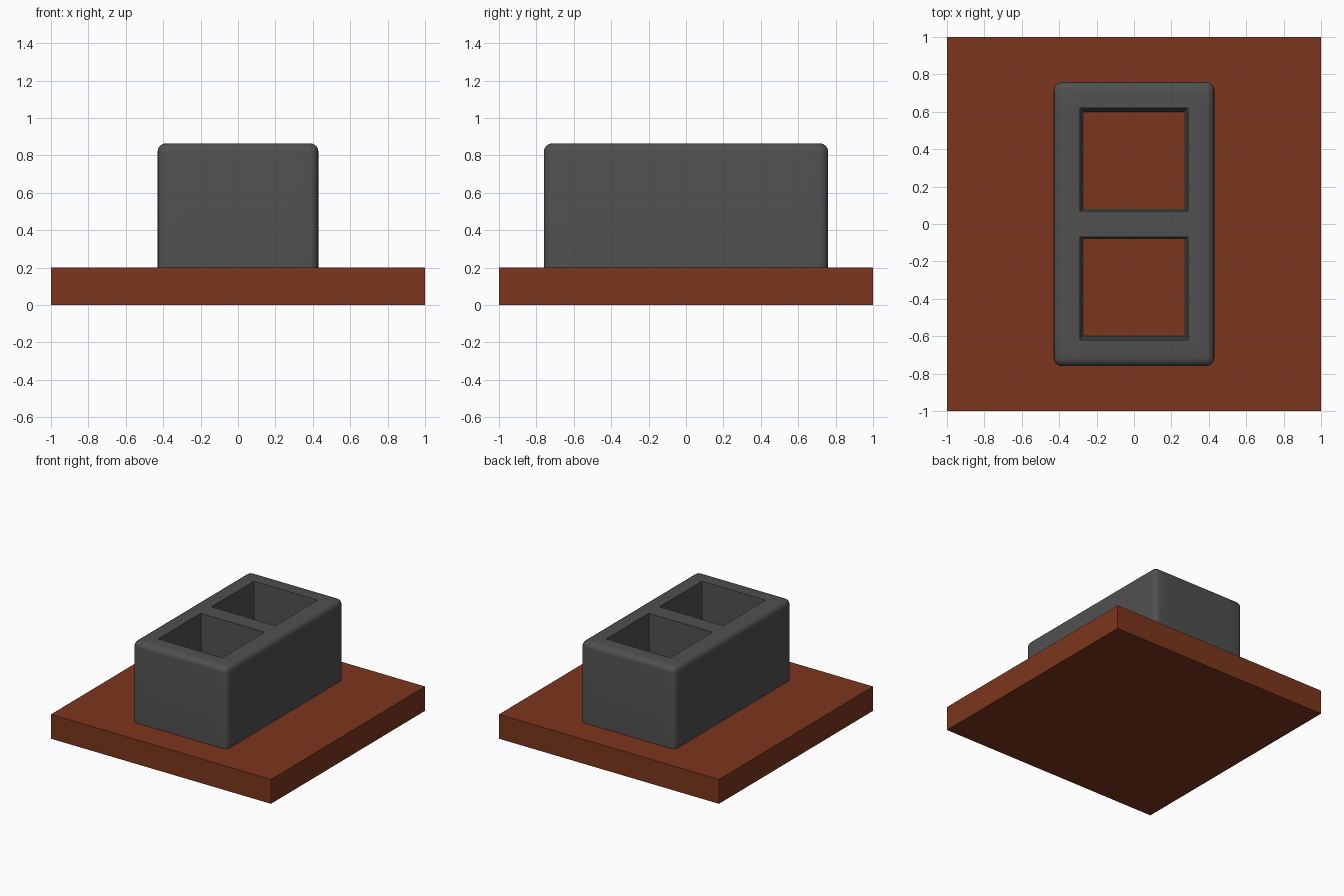
import bpy, bmesh

if "Cube" in bpy.data.objects:
    bpy.data.objects.remove(bpy.data.objects["Cube"])


def material(name, color):
    mat = bpy.data.materials.new(name)
    mat.diffuse_color = color
    mat.use_nodes = True
    mat.node_tree.nodes["Principled BSDF"].inputs["Base Color"].default_value = mat.diffuse_color
    return mat


def finish(bm, name, mat=None):
    bmesh.ops.recalc_face_normals(bm, faces=bm.faces)
    mesh = bpy.data.meshes.new(name)
    bm.to_mesh(mesh)
    bm.free()
    obj = bpy.data.objects.new(name, mesh)
    bpy.context.collection.objects.link(obj)
    if mat:
        mesh.materials.append(mat)
    return obj


# Square base slab
bm = bmesh.new()
bmesh.ops.create_cube(bm, size=1)
bmesh.ops.scale(bm, vec=(2, 2, 0.2), verts=bm.verts)
bmesh.ops.translate(bm, vec=(0, 0, 0.1), verts=bm.verts)
finish(bm, "base_slab", material("rust_brown", (0.2, 0.037, 0.012, 1)))

# Hollow block: a 3 x 5 grid of cells with two left open, wells narrowing downward
Z0, Z1 = 0.2, 0.865
layers = [
    (Z0, (-0.43, -0.27, 0.27, 0.43), (-0.76, -0.6, -0.08, 0.08, 0.6, 0.76)),
    (Z1, (-0.43, -0.29, 0.29, 0.43), (-0.76, -0.62, -0.07, 0.07, 0.62, 0.76)),
]
bm = bmesh.new()
low, top = [{(i, j): bm.verts.new((x, y, z))
             for i, x in enumerate(xs) for j, y in enumerate(ys)}
            for z, xs, ys in layers]
cells = {(i, j) for i in range(3) for j in range(5)} - {(1, 1), (1, 3)}
for i, j in cells:
    ring = [(i, j), (i + 1, j), (i + 1, j + 1), (i, j + 1)]
    bm.faces.new([top[k] for k in ring])
    bm.faces.new([low[k] for k in reversed(ring)])
    # Walls wherever the neighbouring cell is open
    neighbours = [(i, j - 1), (i + 1, j), (i, j + 1), (i - 1, j)]
    for n, cell in enumerate(neighbours):
        if cell not in cells:
            a, b = ring[n], ring[(n + 1) % 4]
            bm.faces.new([low[a], low[b], top[b], top[a]])
bmesh.ops.recalc_face_normals(bm, faces=bm.faces)

# Rounded outer rim and corners
def on_outside(edge):
    a, b = (v.co for v in edge.verts)
    side_x = abs(a.x) > 0.42 and abs(a.x - b.x) < 1e-4
    side_y = abs(a.y) > 0.75 and abs(a.y - b.y) < 1e-4
    at_top = min(a.z, b.z) > Z1 - 1e-3
    return (side_x and side_y) or (at_top and (side_x or side_y))


bmesh.ops.bevel(bm, geom=[e for e in bm.edges if on_outside(e)],
                offset=0.045, segments=4, profile=0.5, affect='EDGES')
block = finish(bm, "hollow_block", material("dark_grey", (0.08, 0.08, 0.08, 1)))
bpy.context.view_layer.objects.active = block
block.select_set(True)
bpy.ops.object.shade_smooth_by_angle()
